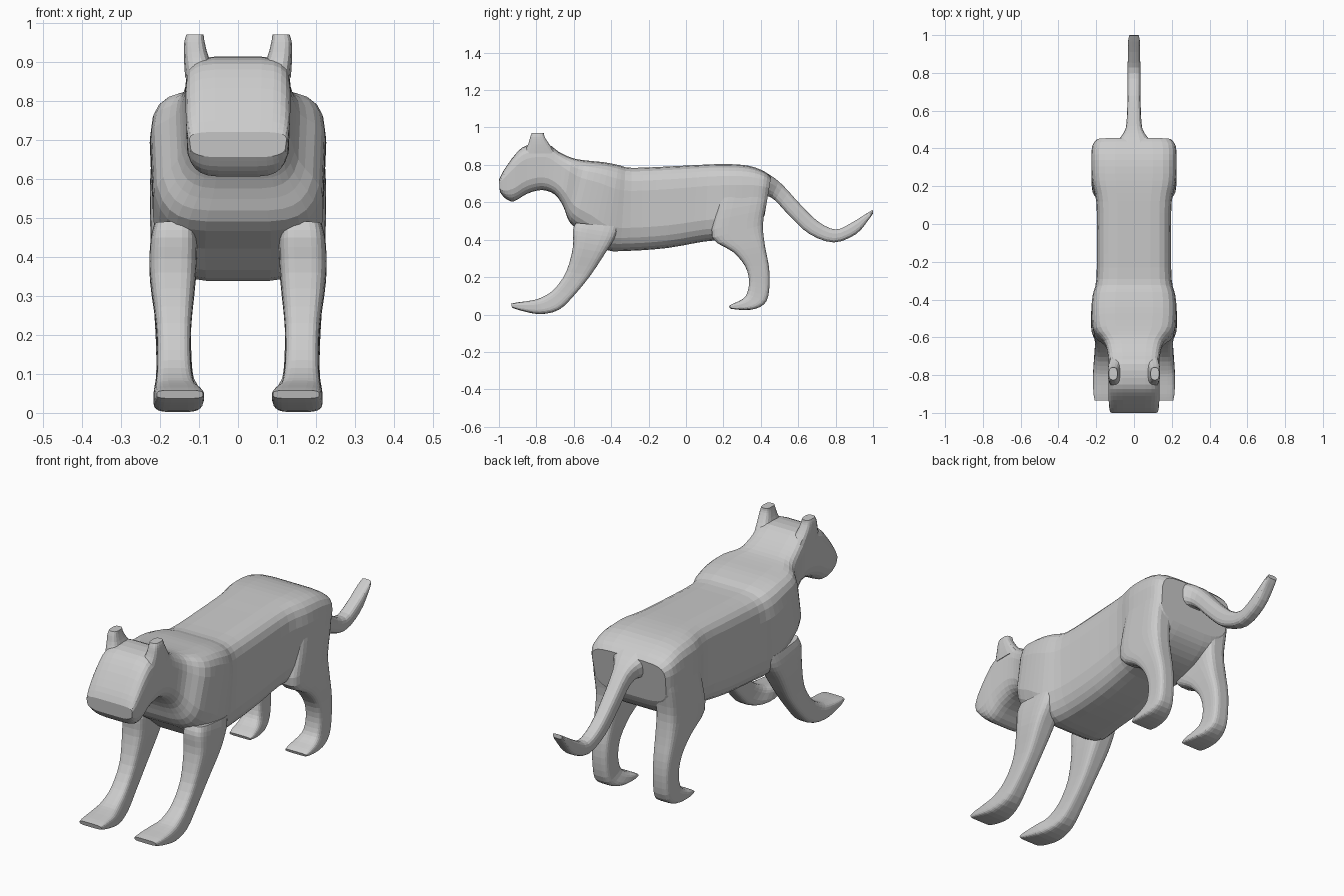
import bpy, bmesh, math


def spline(rows, steps):
    """Catmull-Rom interpolation through the station rows."""
    out = []
    for i in range(len(rows) - 1):
        a, b = rows[max(i - 1, 0)], rows[i]
        c, d = rows[i + 1], rows[min(i + 2, len(rows) - 1)]
        for s in range(steps):
            t = s / steps
            out.append([0.5 * (2 * q + (r - p) * t + (2 * p - 5 * q + 4 * r - w) * t * t
                               + (3 * q - p - 3 * r + w) * t ** 3)
                        for p, q, r, w in zip(a, b, c, d)])
    out.append(list(rows[-1]))
    return out


def loft(name, rows, power=4, taper=1.0, steps=3, n=24, mirror=False):
    """Rows: side-view edge A (y, z), edge B (y, z), x from, x to."""
    bm = bmesh.new()
    rings = []
    for ya, za, yb, zb, x0, x1 in spline(rows, steps):
        ring = []
        for k in range(n):
            ang = 2 * math.pi * (k + 0.5) / n
            c, s = math.cos(ang), math.sin(ang)
            u = math.copysign(abs(c) ** (2 / power), c)
            v = math.copysign(abs(s) ** (2 / power), s)
            if v < 0:
                u *= 1 + (taper - 1) * v * v
            f = (1 - v) / 2
            ring.append(bm.verts.new(((x0 + x1) / 2 + u * (x1 - x0) / 2,
                                      ya + (yb - ya) * f, za + (zb - za) * f)))
        rings.append(ring)
    for a, b in zip(rings, rings[1:]):
        for k in range(n):
            j = (k + 1) % n
            bm.faces.new((a[k], a[j], b[j], b[k]))
    bm.faces.new(rings[0])
    bm.faces.new(rings[-1])
    bmesh.ops.recalc_face_normals(bm, faces=bm.faces)
    me = bpy.data.meshes.new(name)
    bm.to_mesh(me)
    bm.free()
    ob = bpy.data.objects.new(name, me)
    bpy.context.collection.objects.link(ob)
    if mirror:
        ob.modifiers.new("mirror", 'MIRROR').use_mirror_merge = False
    return ob


def centred(rows):
    return [(a, b, c, d, -w, w) for a, b, c, d, w in rows]


# head, neck and torso in one loft, nose to rump
loft("head_and_torso", centred([
    (-1.00, 0.72, -0.995, 0.655, 0.125),
    (-0.975, 0.77, -0.965, 0.62, 0.132),
    (-0.91, 0.86, -0.92, 0.605, 0.135),
    (-0.85, 0.905, -0.85, 0.645, 0.135),
    (-0.74, 0.91, -0.77, 0.665, 0.135),
    (-0.68, 0.87, -0.70, 0.64, 0.14),
    (-0.61, 0.838, -0.655, 0.575, 0.16),
    (-0.54, 0.825, -0.62, 0.49, 0.215),
    (-0.44, 0.815, -0.53, 0.42, 0.226),
    (-0.36, 0.80, -0.43, 0.345, 0.22),
    (-0.29, 0.785, -0.30, 0.34, 0.20),
    (-0.08, 0.793, -0.10, 0.355, 0.197),
    (0.12, 0.803, 0.10, 0.39, 0.20),
    (0.23, 0.805, 0.22, 0.40, 0.223),
    (0.34, 0.795, 0.32, 0.43, 0.227),
    (0.42, 0.765, 0.39, 0.48, 0.222),
    (0.455, 0.735, 0.42, 0.53, 0.20)]), power=5, taper=0.84)

# ears
loft("ears", [
    (-0.87, 0.86, -0.69, 0.86, 0.05, 0.136),
    (-0.845, 0.91, -0.73, 0.91, 0.074, 0.139),
    (-0.833, 0.95, -0.755, 0.95, 0.085, 0.138),
    (-0.825, 0.97, -0.76, 0.97, 0.088, 0.132)], power=3, n=16, mirror=True)

# front legs, shoulder to toes
loft("front_legs", [
    (-0.59, 0.49, -0.36, 0.47, 0.11, 0.215),
    (-0.605, 0.45, -0.38, 0.41, 0.105, 0.225),
    (-0.605, 0.36, -0.43, 0.33, 0.108, 0.226),
    (-0.64, 0.23, -0.51, 0.21, 0.12, 0.21),
    (-0.705, 0.135, -0.60, 0.10, 0.12, 0.207),
    (-0.775, 0.09, -0.68, 0.025, 0.11, 0.212),
    (-0.83, 0.075, -0.78, 0.002, 0.092, 0.217),
    (-0.90, 0.065, -0.88, 0.02, 0.087, 0.215),
    (-0.935, 0.058, -0.93, 0.037, 0.09, 0.208)], power=4, mirror=True)

# hind legs, haunch to toes
loft("hind_legs", [
    (0.19, 0.68, 0.447, 0.70, 0.10, 0.218),
    (0.16, 0.55, 0.43, 0.60, 0.10, 0.226),
    (0.14, 0.41, 0.412, 0.48, 0.105, 0.224),
    (0.25, 0.335, 0.422, 0.37, 0.11, 0.222),
    (0.315, 0.26, 0.443, 0.26, 0.118, 0.215),
    (0.337, 0.18, 0.447, 0.16, 0.12, 0.21),
    (0.325, 0.11, 0.43, 0.07, 0.115, 0.21),
    (0.295, 0.078, 0.37, 0.03, 0.10, 0.215),
    (0.255, 0.06, 0.29, 0.025, 0.092, 0.215),
    (0.23, 0.046, 0.235, 0.032, 0.095, 0.208)], power=4, mirror=True)

# tail, flared root to tip
loft("tail", centred([
    (0.40, 0.775, 0.38, 0.60, 0.12),
    (0.46, 0.74, 0.43, 0.63, 0.08),
    (0.52, 0.69, 0.475, 0.61, 0.045),
    (0.62, 0.58, 0.56, 0.52, 0.037),
    (0.71, 0.495, 0.66, 0.43, 0.034),
    (0.80, 0.455, 0.79, 0.385, 0.034),
    (0.88, 0.488, 0.91, 0.43, 0.033),
    (0.965, 0.54, 0.975, 0.505, 0.031),
    (0.998, 0.56, 1.0, 0.54, 0.025)]), power=3, n=16)
